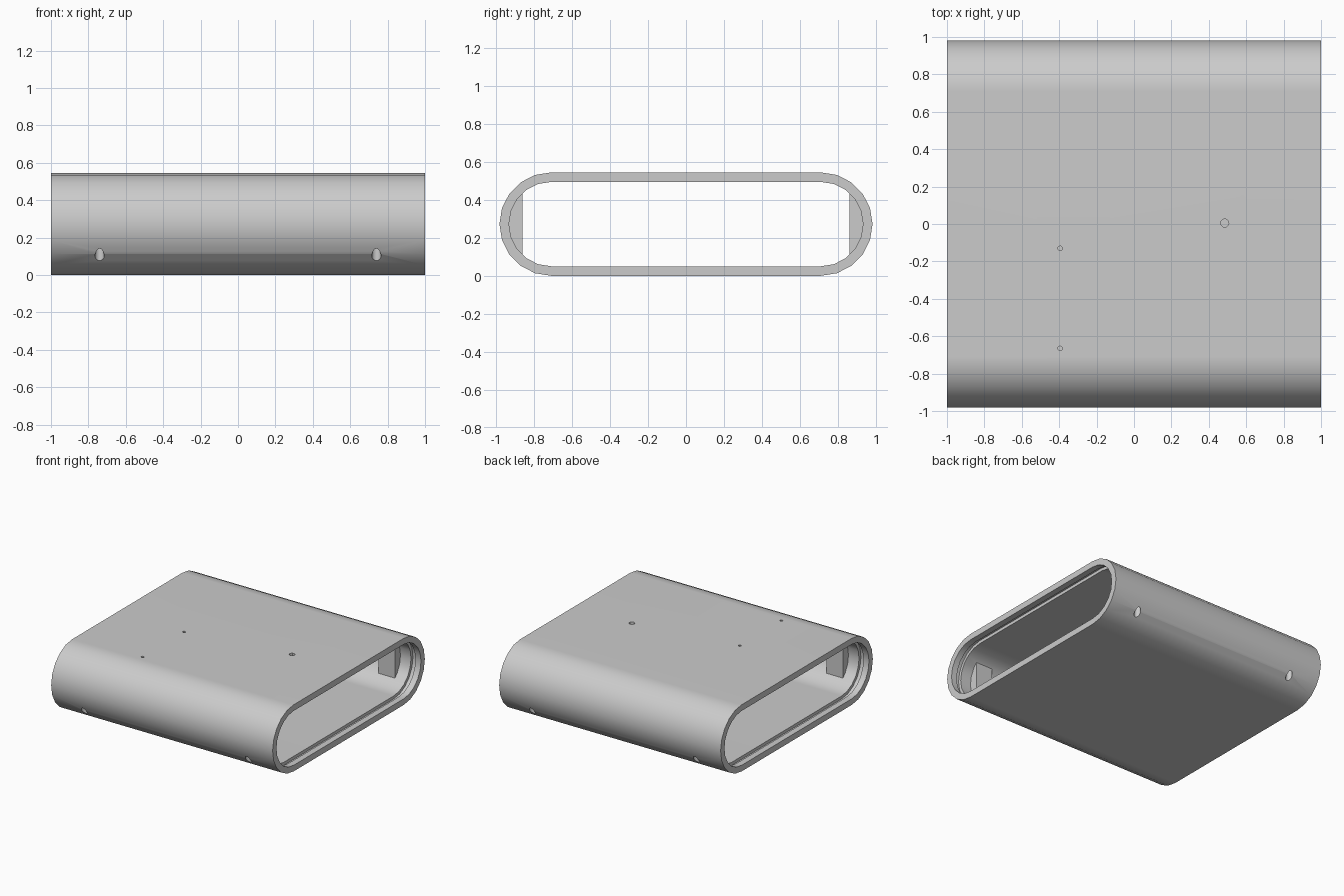
import bpy, bmesh, math

if "Cube" in bpy.data.objects:
    bpy.data.objects.remove(bpy.data.objects["Cube"], do_unlink=True)

R, CY, WALL, SEG = 0.272, 0.71, 0.05, 10   # end radius, arc centre, wall, arc steps

grey = bpy.data.materials.new("plain grey")
grey.use_nodes = True
color = (0.6, 0.6, 0.6, 1)
grey.diffuse_color = color
grey.node_tree.nodes["Principled BSDF"].inputs["Base Color"].default_value = color


def arc(radius, side):
    """Half circle at one side of the case, as (y, z) points."""
    pts = []
    for i in range(SEG + 1):
        a = -math.pi / 2 + math.pi * i / SEG
        pts.append((side * (CY + radius * math.cos(a)), R + side * radius * math.sin(a)))
    return pts


def stadium(inset):
    return arc(R - inset, 1) + arc(R - inset, -1)


def make_object(name, bm):
    bmesh.ops.recalc_face_normals(bm, faces=bm.faces)
    mesh = bpy.data.meshes.new(name)
    bm.to_mesh(mesh)
    bm.free()
    mesh.materials.append(grey)
    obj = bpy.data.objects.new(name, mesh)
    bpy.context.collection.objects.link(obj)
    return obj


def loft(name, sections, closed):
    """Join rings of (x, points); loop back to the first or cap both ends."""
    bm = bmesh.new()
    rings = [[bm.verts.new((x, y, z)) for y, z in pts] for x, pts in sections]
    pairs = list(zip(rings, rings[1:]))
    if closed:
        pairs.append((rings[-1], rings[0]))
    else:
        bm.faces.new(rings[0])
        bm.faces.new(rings[-1])
    for a, b in pairs:
        for i in range(len(a)):
            j = (i + 1) % len(a)
            bm.faces.new((a[i], a[j], b[j], b[i]))
    return make_object(name, bm)


def cylinder(x, y, z0, z1, radius, sides):
    bm = bmesh.new()
    bmesh.ops.create_cone(bm, cap_ends=True, segments=sides, radius1=radius,
                          radius2=radius, depth=z1 - z0)
    bmesh.ops.translate(bm, verts=bm.verts, vec=(x, y, (z0 + z1) / 2))
    cutter = make_object("hole_cutter", bm)
    cutter.hide_render = True
    return cutter


def combine(target, tool, operation):
    bpy.context.view_layer.objects.active = target
    mod = target.modifiers.new("combine", "BOOLEAN")
    mod.operation, mod.solver, mod.object = operation, "EXACT", tool
    bpy.ops.object.modifier_apply(modifier=mod.name)
    bpy.data.objects.remove(tool, do_unlink=True)


# Open sleeve with a panel groove inside each end
lip, groove, depth = 0.95, 0.91, 0.025
inside = [(1, WALL), (lip, WALL), (lip, WALL - depth), (groove, WALL - depth), (groove, WALL)]
profile = [(-1, 0), (1, 0)] + inside + [(-x, inset) for x, inset in reversed(inside)]
shell = loft("case_shell", [(x, stadium(inset)) for x, inset in profile], True)

# Screw bosses in the rounded sides, with blind holes from below
FACE, BOSS_X, HALF = 0.86, 0.74, 0.075
rb = R - WALL + 0.02
half_chord = math.sqrt(rb ** 2 - (FACE - CY) ** 2)
for sx in (-1, 1):
    for sy in (-1, 1):
        rim = [p for p in arc(rb, sy) if abs(p[0]) > FACE]
        section = [(sy * FACE, R - sy * half_chord)] + rim + [(sy * FACE, R + sy * half_chord)]
        boss = loft("screw_boss", [(sx * BOSS_X - HALF, section),
                                   (sx * BOSS_X + HALF, section)], False)
        combine(shell, boss, "UNION")
        combine(shell, cylinder(sx * BOSS_X, sy * 0.92, -0.1, 0.32, 0.025, 16), "DIFFERENCE")

# Small holes through the top wall
for x, y, radius in ((-0.395, -0.13, 0.012), (-0.395, -0.665, 0.012), (0.485, 0.005, 0.022)):
    combine(shell, cylinder(x, y, 0.4, 0.7, radius, 12), "DIFFERENCE")

# Smooth rounded sides, crisp rims and flat faces
bpy.ops.object.select_all(action="DESELECT")
shell.select_set(True)
bpy.context.view_layer.objects.active = shell
bpy.ops.object.shade_smooth_by_angle(angle=math.radians(30))
weighted = shell.modifiers.new("flat_face_normals", "WEIGHTED_NORMAL")
weighted.keep_sharp = True
